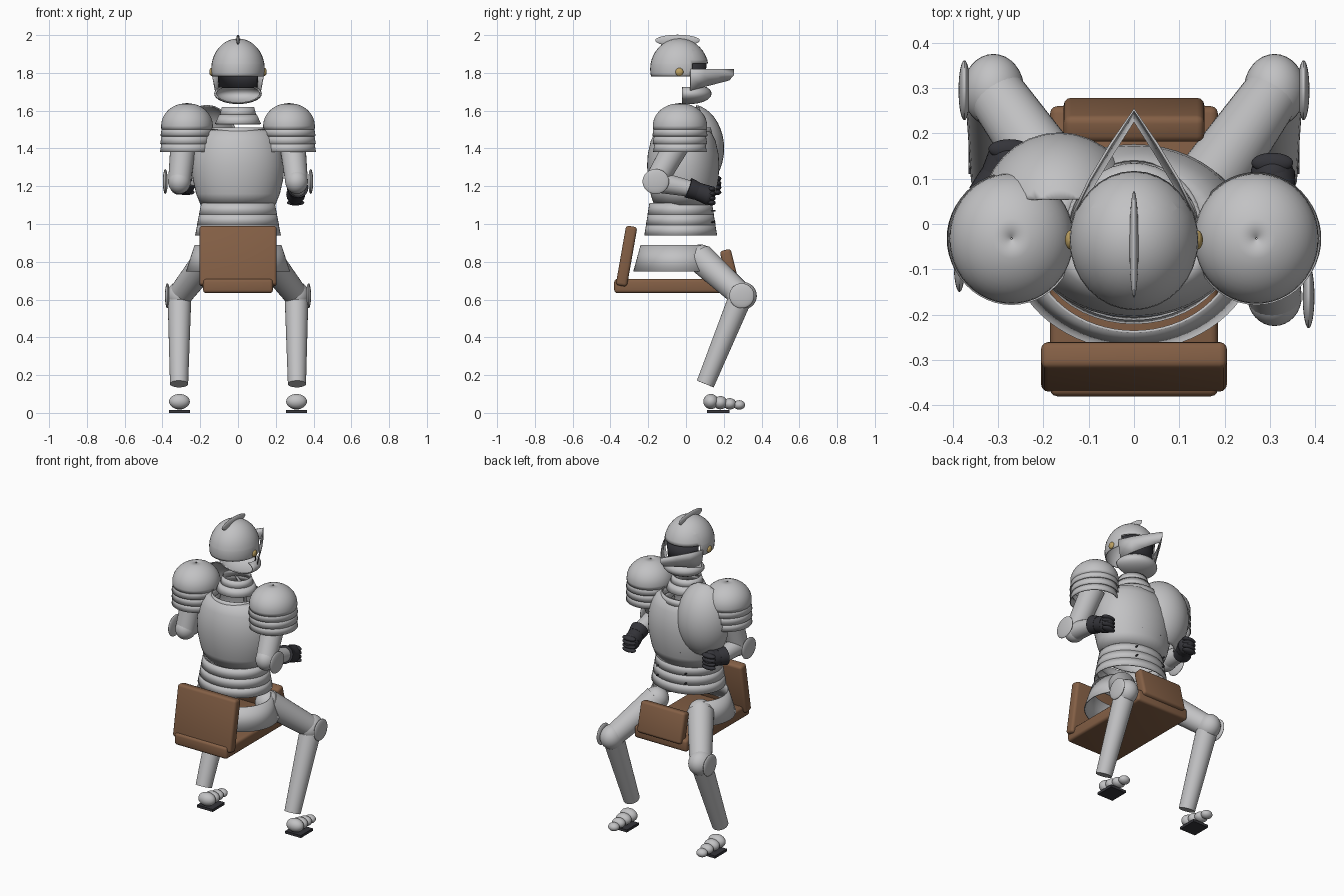
import bpy, bmesh, math
from mathutils import Vector, Matrix

cube = bpy.data.objects.get("Cube")
if cube:
    bpy.data.objects.remove(cube)


def material(name, rgb):
    m = bpy.data.materials.new(name)
    m.use_nodes = True
    m.diffuse_color = (*rgb, 1)
    m.node_tree.nodes["Principled BSDF"].inputs["Base Color"].default_value = (*rgb, 1)
    return m


STEEL = material("steel", (0.54, 0.54, 0.55))
LEATHER = material("brown_leather", (0.23, 0.115, 0.06))
DARK = material("blackened_metal", (0.035, 0.035, 0.042))
BRASS = material("brass", (0.5, 0.35, 0.12))


def finish(name, bm, mat, thick=0):
    bmesh.ops.recalc_face_normals(bm, faces=bm.faces)
    me = bpy.data.meshes.new(name)
    bm.to_mesh(me)
    bm.free()
    ob = bpy.data.objects.new(name, me)
    bpy.context.collection.objects.link(ob)
    me.materials.append(mat)
    if thick:
        s = ob.modifiers.new("plate", "SOLIDIFY")
        s.thickness = thick
    bpy.ops.object.select_all(action="DESELECT")
    ob.select_set(True)
    bpy.context.view_layer.objects.active = ob
    bpy.ops.object.shade_smooth_by_angle(angle=math.radians(40))
    return ob


def sphere_bm(centre, radii):
    bm = bmesh.new()
    bmesh.ops.create_uvsphere(bm, u_segments=32, v_segments=20, radius=1)
    bmesh.ops.transform(bm, verts=bm.verts,
                        matrix=Matrix.Translation(centre) @ Matrix.Diagonal((*radii, 1)))
    return bm


def cut(bm, point, normal):
    # removes everything on the side the normal points to
    bmesh.ops.bisect_plane(bm, geom=bm.verts[:] + bm.edges[:] + bm.faces[:],
                           plane_co=point, plane_no=normal, clear_outer=True)


def ball(name, centre, radii, mat=STEEL):
    return finish(name, sphere_bm(centre, radii), mat)


def tube(name, a, b, r1, r2, mat=STEEL):
    a, b = Vector(a), Vector(b)
    bm = bmesh.new()
    bmesh.ops.create_cone(bm, cap_ends=True, segments=28, radius1=r1, radius2=r2, depth=(b - a).length)
    turn = (b - a).to_track_quat("Z", "Y").to_matrix().to_4x4()
    bmesh.ops.transform(bm, verts=bm.verts, matrix=Matrix.Translation((a + b) / 2) @ turn)
    return finish(name, bm, mat)


def shell(name, profile, x=0, y=0, depth=1, start=0, end=360, mat=STEEL, thick=0.006):
    # open plate: (radius, z) profile swept round an oval
    bm = bmesh.new()
    n = 48
    closed = end - start == 360
    rings = []
    for r, z in profile:
        ring = []
        for i in range(n if closed else n + 1):
            a = math.radians(start + (end - start) * i / n)
            ring.append(bm.verts.new((x + r * math.cos(a), y + r * depth * math.sin(a), z)))
        rings.append(ring)
    for lo, hi in zip(rings, rings[1:]):
        for i in range(n):
            j = (i + 1) % len(lo)
            bm.faces.new((lo[i], lo[j], hi[j], hi[i]))
    return finish(name, bm, mat, thick)


def slab(name, centre, size, tilt=0):
    bm = bmesh.new()
    bmesh.ops.create_cube(bm, size=1)
    bmesh.ops.transform(bm, verts=bm.verts, matrix=Matrix.Translation(centre)
                        @ Matrix.Rotation(math.radians(tilt), 4, "X") @ Matrix.Diagonal((*size, 1)))
    bmesh.ops.bevel(bm, geom=bm.edges[:], offset=0.016, segments=3, profile=0.5, affect="EDGES")
    return finish(name, bm, LEATHER)


# Helmet skull, cut away over the face
bm = sphere_bm((0, -0.035, 1.82), (0.142, 0.155, 0.162))
cut(bm, (0, 0, 1.782), (0, 0, -1))
for point, normal in (((0, 0.035, 0), (0, 1, 0)), ((0, 0, 1.85), (0, 0, 1))):
    bmesh.ops.bisect_plane(bm, geom=bm.verts[:] + bm.edges[:] + bm.faces[:], plane_co=point, plane_no=normal)
face_opening = [f for f in bm.faces
                if f.calc_center_median().y > 0.035 and f.calc_center_median().z < 1.85]
bmesh.ops.delete(bm, geom=face_opening, context="FACES")
finish("helmet_skull", bm, STEEL, 0.005)
ball("helmet_comb", (0, -0.045, 1.972), (0.01, 0.118, 0.03))
shell("eye_slit", [(0.105, 1.72), (0.115, 1.85)], y=-0.01, start=20, end=160, mat=DARK, thick=0.004)

# Pointed visor
bm = bmesh.new()
top = [(0.136, 0.025), (0.1, 0.1), (0.055, 0.175), (0, 0.255)]
rows = []
for z0, rise, grow in ((1.82, 0, 1), (1.775, 0.015, 1), (1.7, 0.06, 0.9)):
    half = [(x * grow, y * grow, z0 + rise * y / 0.255) for x, y in top]
    rows.append([bm.verts.new(p) for p in half + [(-x, y, z) for x, y, z in half[-2::-1]]])
for lo, hi in zip(rows, rows[1:]):
    for i in range(len(lo) - 1):
        bm.faces.new((lo[i], lo[i + 1], hi[i + 1], hi[i]))
finish("visor", bm, STEEL, 0.006)

# Chin guard
bm = sphere_bm((0, 0.02, 1.69), (0.126, 0.115, 0.055))
cut(bm, (0, -0.02, 0), (0, -1, 0))
cut(bm, (0, 0, 1.725), (0, 0, 1))
finish("chin_guard", bm, STEEL, 0.006)

# Neck lames
for lo, hi, r1, r2 in ((1.575, 1.62, 0.098, 0.085), (1.53, 1.58, 0.122, 0.1), (1.475, 1.512, 0.158, 0.148)):
    shell("neck_lame", [(r1, lo), (r2, hi)], y=-0.01, depth=0.95)

# Torso, waist lames and skirt
shell("cuirass", [(0.198, 1.1), (0.222, 1.16), (0.24, 1.24), (0.245, 1.31), (0.24, 1.37),
                  (0.22, 1.44), (0.19, 1.488), (0.155, 1.503)], y=-0.015, depth=0.78)
for i in range(3):
    z = 1.05 - 0.055 * i
    r = 0.207 + 0.01 * i
    shell("waist_lame", [(r, z), (r - 0.012, z + 0.06)], y=-0.028, depth=0.85)
shell("skirt_plate", [(0.275, 0.75), (0.23, 0.89)], y=-0.045, depth=0.85, start=140, end=400)
for x, z in ((0.07, 1.2), (-0.07, 1.2), (0.1, 1.07), (-0.1, 1.07), (0.1, 1.01), (-0.1, 1.01)):
    ball("plate_rivet", (x, 0.145, z), (0.005, 0.012, 0.005), DARK)

# Extra guard plate over one side of the chest
bm = sphere_bm((-0.165, 0.02, 1.4), (0.175, 0.182, 0.235))
cut(bm, (0, 0.055, 0), (0, -1, 0))
cut(bm, (0, 0, 1.2), (0, 0, -1))
finish("chest_guard", bm, STEEL, 0.006)


# Arms: each side has its own bend
def arm(side, prefix, elbow_y, elbow_z, wrist, fist):
    x = 0.31 * side
    elbow = Vector((x, elbow_y, elbow_z))
    tube(prefix + "_upper_arm", (0.285 * side, -0.025, 1.46), elbow, 0.07, 0.06)
    ball(prefix + "_elbow", elbow, (0.06, 0.065, 0.065))
    ball(prefix + "_elbow_wing", elbow + Vector((0.075 * side, 0, 0)), (0.013, 0.07, 0.066))
    wrist, fist = Vector(wrist), Vector(fist)
    tube(prefix + "_forearm", elbow, wrist, 0.058, 0.042)
    along = (fist - wrist).normalized()
    tube(prefix + "_glove_cuff", wrist - along * 0.02, wrist + along * 0.03, 0.055, 0.048, DARK)
    tube(prefix + "_glove_back", wrist, fist, 0.045, 0.05, DARK)
    ball(prefix + "_fist", fist, (0.048, 0.045, 0.052), DARK)
    for i in range(4):
        ball(prefix + "_finger", fist + Vector((0, 0.025, 0.03 - 0.024 * i)), (0.046, 0.022, 0.015), DARK)


arm(1, "left", -0.16, 1.225, (0.315, 0.03, 1.185), (0.305, 0.11, 1.155))
arm(-1, "right", -0.08, 1.225, (-0.305, 0.075, 1.21), (-0.275, 0.14, 1.21))

# Mirrored shoulders, helmet pivots and legs
for side, prefix in ((1, "left"), (-1, "right")):
    ball(prefix + "_helmet_pivot", (0.14 * side, -0.035, 1.805), (0.012, 0.021, 0.021), BRASS)

    dome = [(0.137 * math.cos(a), 1.52 + 0.12 * math.sin(a))
            for a in (math.radians(9 * i) for i in range(10))]
    shell(prefix + "_shoulder_dome", [(0.136, 1.5)] + dome[:-1] + [(0.002, 1.64)],
          x=0.27 * side, y=-0.032, depth=1.05)
    for i in range(3):
        z = 1.465 - 0.042 * i
        shell(prefix + "_shoulder_lame", [(0.141, z), (0.133, z + 0.048)],
              x=(0.27 + 0.001 * i) * side, y=-0.032, depth=1.04 - 0.015 * i)

    knee = Vector((0.31 * side, 0.295, 0.62))
    hip = (0.155 * side, 0.075, 0.82)
    ball(prefix + "_hip", hip, (0.072, 0.072, 0.072))
    tube(prefix + "_thigh", hip, knee, 0.078, 0.064)
    ball(prefix + "_knee", knee, (0.068, 0.08, 0.075))
    ball(prefix + "_knee_wing", knee + Vector((0.064 * side, 0, 0)), (0.013, 0.066, 0.066))
    tube(prefix + "_shin", knee + Vector((0, -0.015, -0.03)), (0.312 * side, 0.102, 0.153), 0.062, 0.048)

    # Jointed foot on its stirrup tread
    for i in range(4):
        ball(prefix + "_foot_lame", (0.31 * side, 0.132 + 0.05 * i, 0.06 - 0.006 * i),
             (0.055 - 0.007 * i, 0.04 - 0.003 * i, 0.04 - 0.005 * i))
    bm = bmesh.new()
    bmesh.ops.create_cube(bm, size=1)
    bmesh.ops.transform(bm, verts=bm.verts, matrix=Matrix.Translation((0.31 * side, 0.17, 0.008))
                        @ Matrix.Diagonal((0.11, 0.12, 0.016, 1)))
    finish(prefix + "_stirrup_tread", bm, DARK)

# Saddle
slab("saddle_seat", (0, -0.06, 0.672), (0.37, 0.64, 0.075))
slab("saddle_cantle", (0, -0.315, 0.83), (0.41, 0.06, 0.32), -10)
slab("saddle_pommel", (0, 0.23, 0.77), (0.31, 0.06, 0.19), 14)
